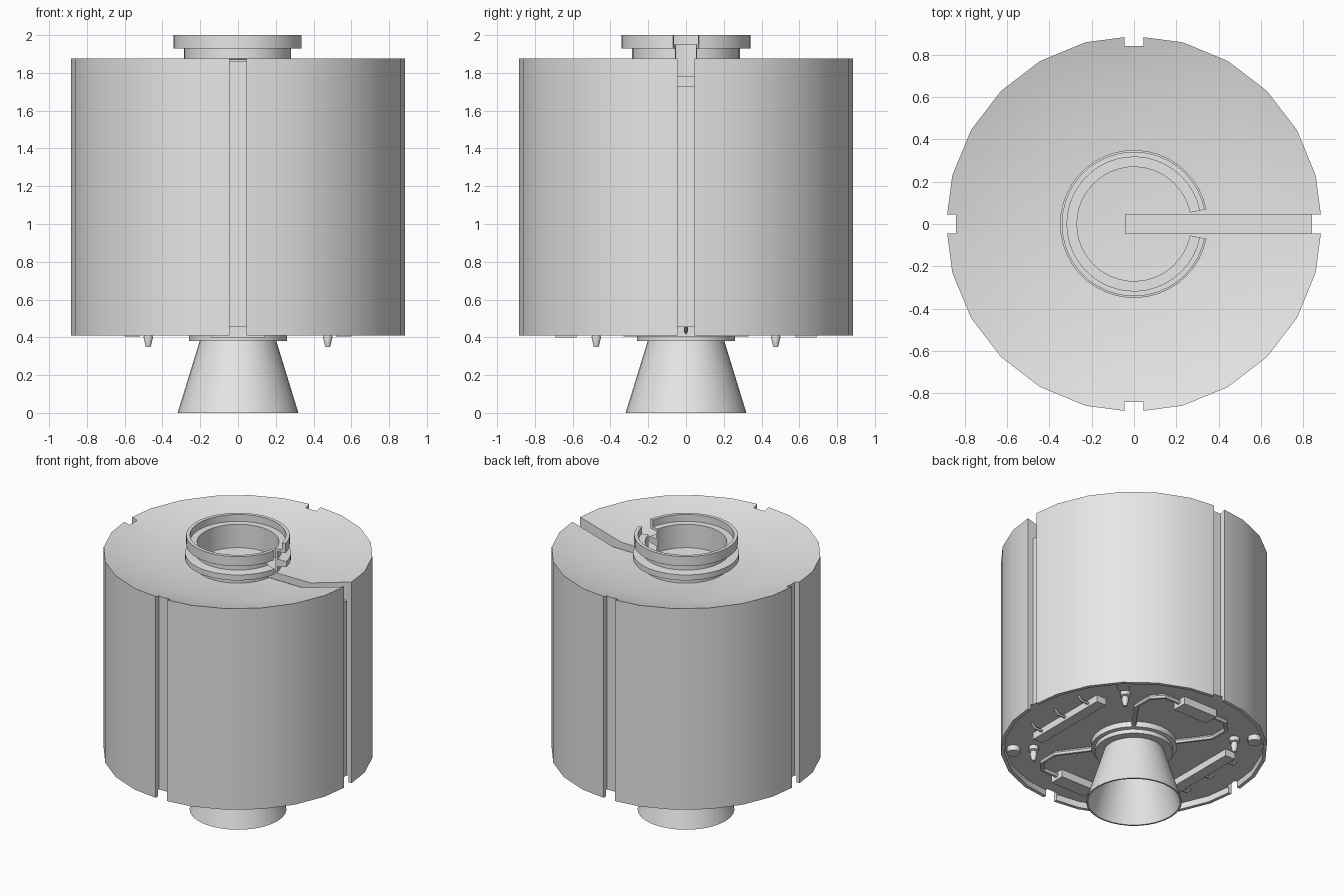
import bpy, bmesh, math
from mathutils import Matrix

cube = bpy.data.objects.get("Cube")
if cube:
    bpy.data.objects.remove(cube, do_unlink=True)

GREY = (0.8, 0.8, 0.8, 1)
metal = bpy.data.materials.new("light grey metal")
metal.use_nodes = True
metal.diffuse_color = GREY
bsdf = next(n for n in metal.node_tree.nodes if n.type == "BSDF_PRINCIPLED")
bsdf.inputs["Base Color"].default_value = GREY


def select(obj):
    bpy.ops.object.select_all(action="DESELECT")
    obj.select_set(True)
    bpy.context.view_layer.objects.active = obj


def smooth(obj):
    select(obj)
    bpy.ops.object.shade_smooth_by_angle(angle=math.radians(30))


def add_object(name, bm):
    bmesh.ops.recalc_face_normals(bm, faces=bm.faces)
    mesh = bpy.data.meshes.new(name)
    bm.to_mesh(mesh)
    bm.free()
    obj = bpy.data.objects.new(name, mesh)
    bpy.context.collection.objects.link(obj)
    mesh.materials.append(metal)
    return obj


def lathe(name, profile, segments, at=(0, 0), gap=0):
    """Turn a closed (radius, height) profile; gap is the half angle left open at +x."""
    bm = bmesh.new()
    steps = segments + 1 if gap else segments
    sweep = 2 * math.pi - 2 * gap
    rings = []
    for i in range(steps):
        a = gap + sweep * i / segments
        rings.append([bm.verts.new((at[0] + r * math.cos(a), at[1] + r * math.sin(a), z))
                      for r, z in profile])
    n = len(profile)
    for i in range(segments):
        a, b = rings[i], rings[(i + 1) % steps]
        for j in range(n):
            k = (j + 1) % n
            if profile[j][0] or profile[k][0]:
                bm.faces.new((a[j], a[k], b[k], b[j]))
    if gap:
        bm.faces.new(rings[0])
        bm.faces.new(rings[-1])
    bmesh.ops.remove_doubles(bm, verts=bm.verts, dist=1e-5)
    return add_object(name, bm)


def box(name, low, high, turn=0):
    bm = bmesh.new()
    bmesh.ops.create_cube(bm, size=1)
    for v in bm.verts:
        v.co = [(l + h) / 2 + c * (h - l) for l, h, c in zip(low, high, v.co)]
    bmesh.ops.rotate(bm, verts=bm.verts, matrix=Matrix.Rotation(turn, 3, "Z"))
    return add_object(name, bm)


def pipe(name, points, radius):
    curve = bpy.data.curves.new(name, "CURVE")
    curve.dimensions = "3D"
    curve.bevel_depth = radius
    curve.bevel_resolution = 1
    curve.use_fill_caps = True
    spline = curve.splines.new("POLY")
    spline.points.add(len(points) - 1)
    for p, co in zip(spline.points, points):
        p.co = (*co, 1)
    obj = bpy.data.objects.new(name, curve)
    bpy.context.collection.objects.link(obj)
    curve.materials.append(metal)
    select(obj)
    bpy.ops.object.convert(target="MESH")
    smooth(bpy.context.object)


# Tank body: dished top, recessed base with a thin lip
PLATE = 0.455
body = lathe("tank_body", [(0, 1.78), (0.56, 1.78), (0.89, 1.875), (0.89, 0.41),
                           (0.865, 0.41), (0.865, PLATE), (0, PLATE)], 24)

# Four side slots and the channel across the top
cutters = [box("slot_cutter", (0.843, -0.045, 0.3), (1.1, 0.045, 2.1), q * math.pi / 2)
           for q in range(4)]
cutters.append(box("channel_cutter", (-0.04, -0.045, 1.73), (1.2, 0.045, 2.2)))
for cutter in cutters:
    cutter.hide_render = True
    mod = body.modifiers.new("cut", "BOOLEAN")
    mod.operation = "DIFFERENCE"
    mod.solver = "EXACT"
    mod.object = cutter
    select(body)
    bpy.ops.object.modifier_apply(modifier=mod.name)
    bpy.data.objects.remove(cutter, do_unlink=True)
smooth(body)

# Split docking collar: spool shape with two flanges
collar = lathe("docking_collar", [
    (0.27, 1.77), (0.285, 1.77), (0.285, 1.82), (0.35, 1.83), (0.35, 1.87), (0.285, 1.875),
    (0.285, 1.93), (0.342, 1.93), (0.342, 2.0), (0.317, 2.0), (0.317, 1.95), (0.27, 1.95)],
    40, gap=math.radians(11.5))
smooth(collar)

# Engine mount and hollow bell
smooth(lathe("engine_mount", [(0, 0.46), (0.285, 0.46), (0.285, 0.415), (0.26, 0.41),
                              (0.26, 0.38), (0, 0.38)], 32))
smooth(lathe("engine_bell", [(0, 0.4), (0.2, 0.39), (0.32, 0), (0.308, 0),
                             (0.186, 0.375), (0, 0.375)], 32))

# Small thrusters and round pads in each quarter of the base
for sx in (1, -1):
    for sy in (1, -1):
        smooth(lathe("small_thruster", [(0, 0.46), (0.035, 0.46), (0.035, 0.425), (0.02, 0.42),
                                        (0.025, 0.4), (0.013, 0.35), (0, 0.35)], 12,
                     (sx * 0.475, sy * 0.475)))
        smooth(lathe("round_pad", [(0, 0.46), (0.045, 0.46), (0.045, 0.415), (0, 0.415)], 16,
                     (sx * 0.57, sy * 0.57)))
        # Fuel pipe from the mount out to the pump box
        path = [(0.17, 0.2), (0.33, 0.42), (0.33, 0.56), (0.26, 0.635), (0.12, 0.635)]
        pipe("fuel_pipe", [(sx * x, sy * y, 0.435) for x, y in path], 0.017)

# Pump boxes front and back
for sy in (1, -1):
    box("pump_box", (-0.14, min(sy * 0.58, sy * 0.69), 0.4),
        (0.14, max(sy * 0.58, sy * 0.69), 0.46))

# Side rails with three hooked brackets each
for sx in (1, -1):
    box("side_rail", (min(sx * 0.52, sx * 0.6), -0.33, 0.405),
        (max(sx * 0.52, sx * 0.6), 0.33, 0.46))
    for y in (-0.24, 0, 0.24):
        pipe("rail_bracket", [(sx * 0.58, y, 0.43), (sx * 0.66, y, 0.43),
                              (sx * 0.69, y, 0.46)], 0.01)
